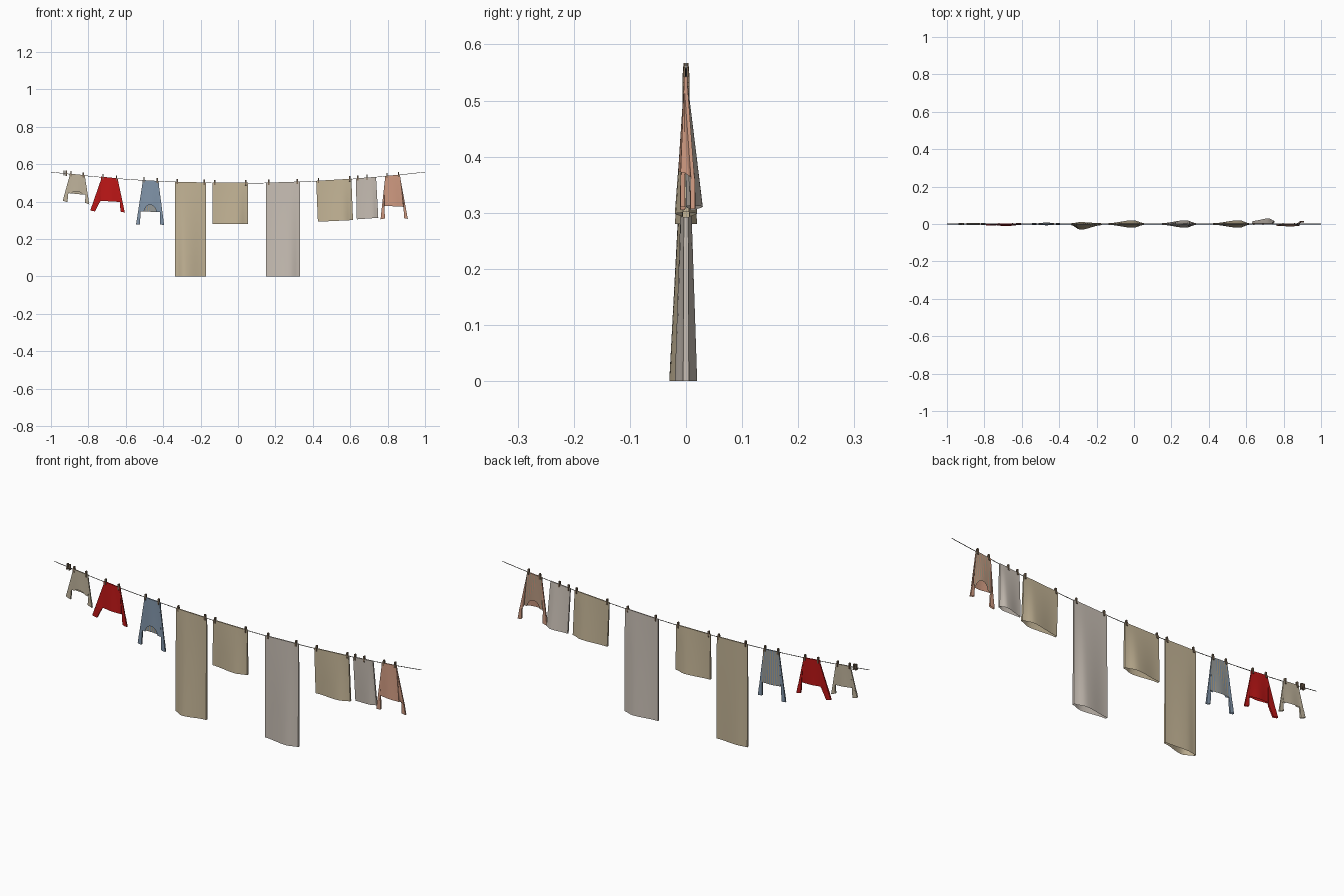
import bpy, bmesh, math
from mathutils import Vector, Matrix

if "Cube" in bpy.data.objects:
    bpy.data.objects.remove(bpy.data.objects["Cube"])


def mat(name, r, g, b):
    m = bpy.data.materials.new(name)
    m.diffuse_color = (r, g, b, 1)
    m.use_nodes = True
    m.node_tree.nodes["Principled BSDF"].inputs["Base Color"].default_value = m.diffuse_color
    return m


TAN = mat("tan linen", 0.54, 0.45, 0.30)
GREY = mat("pale grey linen", 0.58, 0.52, 0.46)
RED = mat("red wool", 0.50, 0.008, 0.008)
BLUE = mat("faded blue", 0.22, 0.30, 0.40)
CREAM = mat("cream cotton", 0.52, 0.45, 0.33)
PEACH = mat("peach cotton", 0.60, 0.31, 0.21)
STRIPE = mat("olive stripe", 0.40, 0.34, 0.24)
WOOD = mat("peg wood", 0.20, 0.14, 0.09)
ROPE = mat("grey rope", 0.30, 0.29, 0.27)


def line_z(x):
    return 0.498 + 0.060 * x * x


def finish(bm, name, mats, smooth=True):
    me = bpy.data.meshes.new(name)
    bm.to_mesh(me)
    bm.free()
    for m in mats:
        me.materials.append(m)
    ob = bpy.data.objects.new(name, me)
    bpy.context.collection.objects.link(ob)
    if smooth:
        for p in me.polygons:
            p.use_smooth = True
        bpy.context.view_layer.objects.active = ob
        ob.select_set(True)
        bpy.ops.object.shade_smooth_by_angle(angle=math.radians(40))
        ob.select_set(False)
    return ob


def drape(name, corners, mats, front=0.02, back=0.02, peak=0.5, top=0.003,
          scoop=(0, 0), striped=False, shift=(0, 0), nu=14, nv=8):
    """Folded cloth: front and back layer joined at the sides, open below."""
    tl, tr, bl, br = [Vector((c[0], 0, c[1])) for c in corners]
    bm = bmesh.new()
    ring = [(i / nu, 0) for i in range(nu + 1)] + [(i / nu, 1) for i in range(nu, -1, -1)]

    def point(u, side, v):
        k = u / peak if u < peak else (1 - u) / (1 - peak)
        f = 0.12 + 0.88 * (0.5 - 0.5 * math.cos(math.pi * k))
        # neckline cut into the lower edge of one layer
        cut = scoop[side] * math.sqrt(max(0, 1 - ((u - 0.5) / 0.32) ** 2))
        v *= 1 - cut
        p = tl.lerp(tr, u).lerp(bl.lerp(br, u), v)
        depth = (front, back)[side]
        y = (top + v * (depth - top) * f) * (1 if side else -1)
        p.y = y + shift[0] + (shift[1] - shift[0]) * v
        return p

    rows = [[bm.verts.new(point(u, s, j / nv)) for u, s in ring] for j in range(nv + 1)]
    n = len(ring)
    for a, b in zip(rows, rows[1:]):
        for i in range(n):
            k = (i + 1) % n
            f = bm.faces.new((a[i], b[i], b[k], a[k]))
            if striped and i > nu:
                f.material_index = i % 2
    # fold over the line
    for i in range(nu):
        bm.faces.new((rows[0][i], rows[0][i + 1], rows[0][n - 2 - i], rows[0][n - 1 - i]))
    return finish(bm, name, mats)


def shirt(name, tl, tr, bl, br, cuff_l, cuff_r, mats, scoop=(0, 0),
          striped=False, shift=(0, 0), depth=0.008):
    """Shirt pegged by its hem, with the sleeves hanging from the lower corners."""
    drape(name + "_body", (tl, tr, bl, br), mats, depth, depth, scoop=scoop,
          striped=striped, shift=(0, shift[0]), nu=18)
    for side, t, b, c in (("left", tl, bl, cuff_l), ("right", tr, br, cuff_r)):
        pit = Vector(t).lerp(Vector(b), 0.12)
        elbow_out = pit.lerp(Vector(c[0]), 0.75)
        elbow_in = Vector(b).lerp(Vector(c[1]), 0.15)
        y = shift[0] if side == "left" else shift[1]
        drape(f"{name}_{side}_sleeve", (pit, b, elbow_out, elbow_in), mats[:1],
              0.004, 0.004, top=0.003, shift=(0, y), nu=8, nv=4)
        drape(f"{name}_{side}_cuff", (elbow_out, elbow_in, c[0], c[1]), mats[:1],
              0.005, 0.005, top=0.004, shift=(y, y), nu=8, nv=3)


# rope, sagging in the middle
curve = bpy.data.curves.new("rope", 'CURVE')
curve.dimensions = '3D'
curve.bevel_depth = 0.0015
curve.bevel_resolution = 1
curve.use_fill_caps = True
sp = curve.splines.new('POLY')
sp.points.add(32)
for i, p in enumerate(sp.points):
    x = -1 + i / 16
    p.co = (x, 0, line_z(x), 1)
curve.materials.append(ROPE)
bpy.context.collection.objects.link(bpy.data.objects.new("rope", curve))

# folded sheets and towels
drape("long_tan_sheet", ((-0.337, 0.506), (-0.17, 0.502), (-0.337, 0), (-0.17, 0)),
      [TAN], 0.03, 0.010, peak=0.3)
drape("short_tan_towel", ((-0.135, 0.502), (0.053, 0.501), (-0.135, 0.28), (0.053, 0.28)),
      [TAN], 0.02, 0.02, peak=0.7)
drape("long_grey_sheet", ((0.15, 0.501), (0.332, 0.507), (0.15, 0), (0.332, 0)),
      [GREY], 0.02, 0.02, peak=0.7)
drape("tilted_tan_towel", ((0.418, 0.511), (0.606, 0.522), (0.427, 0.292), (0.615, 0.301)),
      [TAN], 0.02, 0.02, peak=0.72)
drape("small_grey_towel", ((0.630, 0.524), (0.738, 0.532), (0.635, 0.305), (0.75, 0.313)),
      [GREY], 0.012, 0.018, peak=0.75, shift=(0, 0.012))

# shirts
shirt("cream_shirt", (-0.900, 0.549), (-0.818, 0.541), (-0.907, 0.445), (-0.815, 0.436),
      ((-0.937, 0.405), (-0.912, 0.396)), ((-0.795, 0.385), (-0.818, 0.394)),
      [CREAM], scoop=(0.12, 0), depth=0.006)
shirt("red_shirt", (-0.732, 0.533), (-0.642, 0.524), (-0.735, 0.404), (-0.632, 0.398),
      ((-0.79, 0.352), (-0.765, 0.347)), ((-0.605, 0.341), (-0.628, 0.346)),
      [RED], shift=(-0.004, 0))
shirt("blue_shirt", (-0.510, 0.515), (-0.424, 0.510), (-0.520, 0.348), (-0.418, 0.343),
      ((-0.545, 0.278), (-0.525, 0.276)), ((-0.395, 0.274), (-0.417, 0.278)),
      [BLUE, STRIPE], scoop=(0.22, 0), striped=True)
shirt("peach_shirt", (0.786, 0.537), (0.866, 0.544), (0.782, 0.377), (0.885, 0.372),
      ((0.762, 0.305), (0.786, 0.310)), ((0.908, 0.307), (0.888, 0.311)),
      [PEACH, STRIPE], scoop=(0, 0.22), striped=True, shift=(-0.006, 0.012))

# clothes pegs: two slim prongs crossing over the line
pegs = [-0.93, -0.918, -0.893, -0.828, -0.722, -0.65, -0.503, -0.432, -0.325, -0.18,
        -0.125, 0.042, 0.165, 0.317, 0.43, 0.597, 0.64, 0.69, 0.797, 0.858]
for n, x in enumerate(pegs, 1):
    bm = bmesh.new()
    for s in (-1, 1):
        m = (Matrix.Translation((x, s * 0.0035, line_z(x) + 0.003))
             @ Matrix.Rotation(s * 0.08, 4, 'X')
             @ Matrix.Diagonal((0.007, 0.004, 0.028, 1)))
        bmesh.ops.create_cube(bm, size=1, matrix=m)
    finish(bm, f"peg_{n}", [WOOD], smooth=False)
